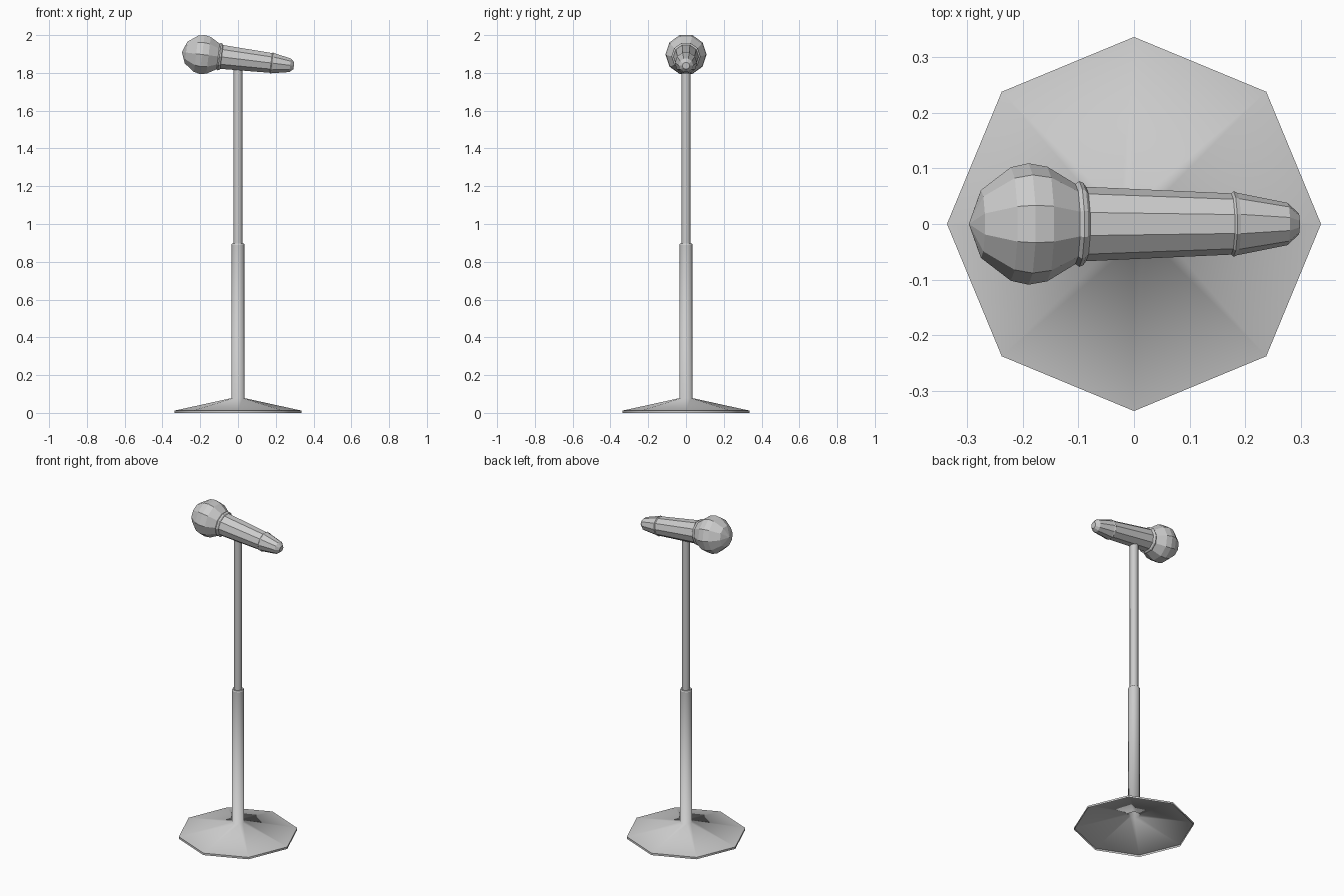
import bpy, bmesh
from math import sin, cos, pi, radians

if "Cube" in bpy.data.objects:
    bpy.data.objects.remove(bpy.data.objects["Cube"])


def lathe(name, profile, sides, phase=0.0, smooth=False, sharp_rings=()):
    """Spin (radius, height) points round z; zero radii collapse to a tip."""
    bm = bmesh.new()
    rings = [[bm.verts.new((r * cos(phase + 2 * pi * i / sides),
                            r * sin(phase + 2 * pi * i / sides), z))
              for i in range(sides)] for r, z in profile]
    for a, b in zip(rings, rings[1:]):
        for i in range(sides):
            j = (i + 1) % sides
            bm.faces.new((a[i], a[j], b[j], b[i])).smooth = smooth
    for k in sharp_rings:
        for i in range(sides):
            bm.edges.get((rings[k][i], rings[k][(i + 1) % sides])).smooth = False
    bmesh.ops.remove_doubles(bm, verts=bm.verts, dist=1e-5)
    mesh = bpy.data.meshes.new(name)
    bm.to_mesh(mesh)
    bm.free()
    obj = bpy.data.objects.new(name, mesh)
    bpy.context.collection.objects.link(obj)
    return obj


# Hollow octagonal foot flowing into the lower tube
lathe("base_and_lower_pole",
      [(0.336, 0.0), (0.336, 0.012), (0.035, 0.078), (0.035, 0.89),
       (0.032, 0.897), (0.023, 0.897)],
      8, smooth=True, sharp_rings=(1, 3, 4))

# Thin telescopic tube, ending inside the microphone
lathe("upper_pole", [(0.024, 0.89), (0.024, 1.85), (0.0, 1.85)],
      8, smooth=True, sharp_rings=(1,))

# Microphone parts share one tilted axis
head = [(0.0, -0.299), (0.061, -0.277), (0.102, -0.223), (0.109, -0.191),
        (0.103, -0.157), (0.072, -0.106), (0.0, -0.106)]
collar = [(0.0, -0.106), (0.072, -0.106), (0.077, -0.099), (0.074, -0.092),
          (0.067, -0.087), (0.0, -0.087)]
handle = [(0.0, -0.09), (0.067, -0.09), (0.055, 0.176), (0.059, 0.180),
          (0.056, 0.187), (0.038, 0.278), (0.019, 0.298), (0.0, 0.298)]
for name, profile in (("microphone_head", head), ("microphone_collar", collar),
                      ("microphone_handle", handle)):
    part = lathe(name, profile, 10, phase=pi / 2)
    part.location = (0, 0, 1.874)
    part.rotation_euler = (0, radians(97), 0)
